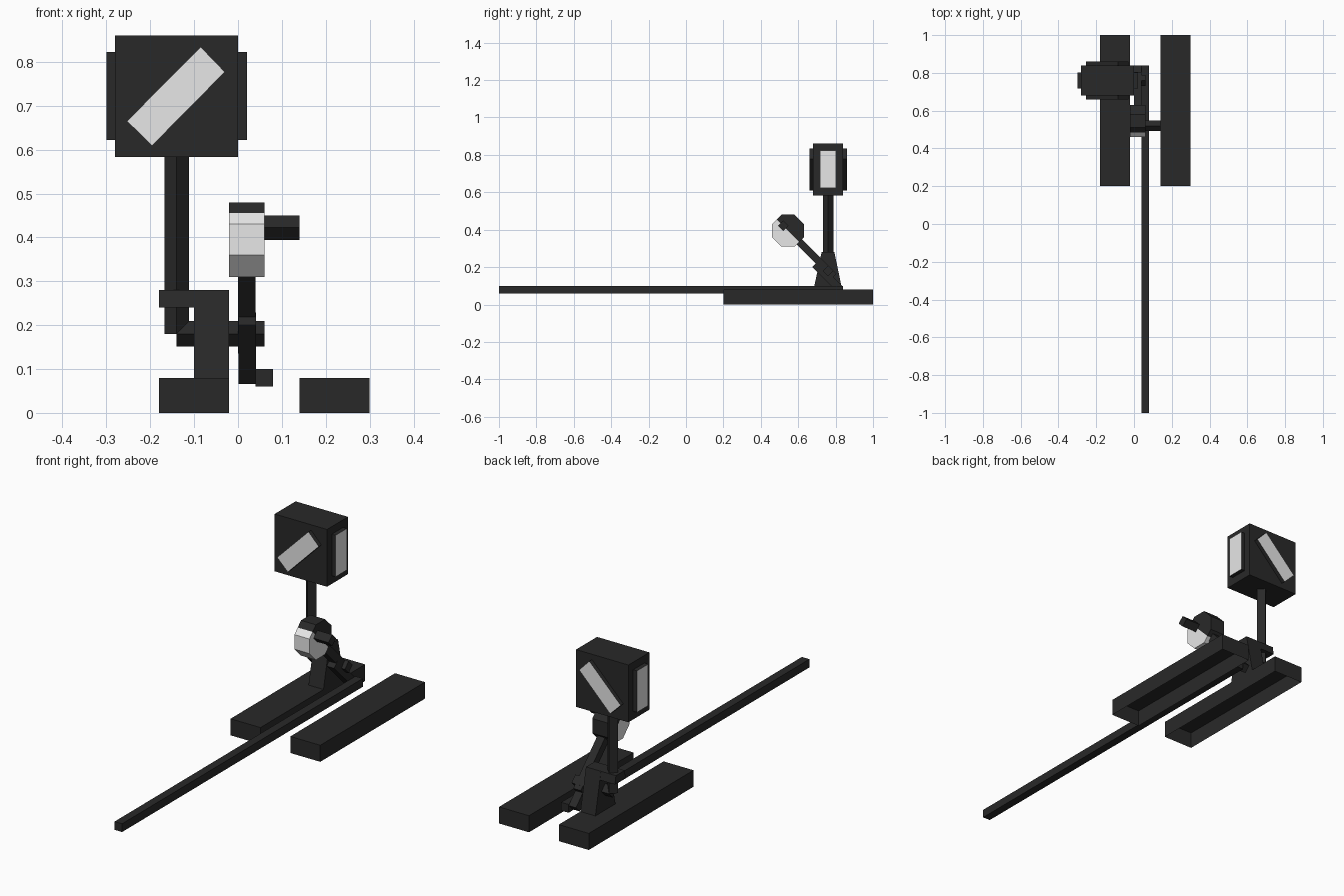
import bpy, bmesh, math
from mathutils import Vector

if "Cube" in bpy.data.objects:
    bpy.data.objects.remove(bpy.data.objects["Cube"])


def material(name, v):
    m = bpy.data.materials.new(name)
    m.diffuse_color = (v, v, v, 1)
    m.use_nodes = True
    m.node_tree.nodes["Principled BSDF"].inputs["Base Color"].default_value = m.diffuse_color
    return m


BLACK = material("matt black", 0.022)
WHITE = material("signal white", 0.8)
CY = 0.76  # y of the lantern axis


def finish(name, bm, white_rule=None):
    bmesh.ops.recalc_face_normals(bm, faces=bm.faces)
    bm.normal_update()
    if white_rule:
        for f in bm.faces:
            f.material_index = int(white_rule(f))
    me = bpy.data.meshes.new(name)
    bm.to_mesh(me)
    bm.free()
    me.materials.append(BLACK)
    me.materials.append(WHITE)
    ob = bpy.data.objects.new(name, me)
    bpy.context.collection.objects.link(ob)
    return ob


def prism(name, pts, axis, lo, hi, white_rule=None, open_bottom=False):
    """Extrude a 2D profile along an axis (0=x: pts are y,z; 1=y: x,z; 2=z: x,y)."""
    bm = bmesh.new()

    def ring(t):
        out = []
        for p in pts:
            c = list(p)
            c.insert(axis, t)
            out.append(bm.verts.new(c))
        return out
    a, b = ring(lo), ring(hi)
    bm.faces.new(a)
    bm.faces.new(b)
    n = len(pts)
    for i in range(n):
        j = (i + 1) % n
        bm.faces.new((a[i], a[j], b[j], b[i]))
    bmesh.ops.recalc_face_normals(bm, faces=bm.faces)
    if open_bottom:
        bm.normal_update()
        low = [f for f in bm.faces if f.normal.z < -0.9]
        bmesh.ops.delete(bm, geom=low, context='FACES')
    return finish(name, bm, white_rule)


def rect(u0, u1, v0, v1):
    return [(u0, v0), (u1, v0), (u1, v1), (u0, v1)]


def ngon(cu, cv, r, n, turn=0.0):
    return [(cu + r * math.cos(turn + math.tau * i / n),
             cv + r * math.sin(turn + math.tau * i / n)) for i in range(n)]


def diagonal_bar(p, q, w):
    d = (Vector(q) - Vector(p)).normalized() * w / 2
    s = Vector((-d.y, d.x))
    return [tuple(Vector(p) + s), tuple(Vector(p) - s),
            tuple(Vector(q) - s), tuple(Vector(q) + s)]


# Two sleepers, open underneath
for side, x0 in (("left", -0.18), ("right", 0.14)):
    prism(side + "_sleeper", rect(x0, x0 + 0.16, 0.2, 1.0), 2, 0, 0.08, open_bottom=True)

# Long switch rod
prism("switch_rod", rect(0.04, 0.08, 0.06, 0.10), 1, -1.0, 0.84)

# Bearing stand and the bracket holding the post
prism("bearing_stand", [(0.682, 0.08), (0.835, 0.08), (0.793, 0.28), (0.725, 0.28)],
      0, -0.10, -0.02)
prism("post_bracket", [(0.718, 0.24), (0.80, 0.24), (0.793, 0.28), (0.725, 0.28)],
      0, -0.18, -0.10)

# Square-section lantern post and crank shaft, on edge
prism("lantern_post", ngon(-0.14, CY, 0.028, 4), 2, 0.18, 0.60)
prism("crank_shaft", ngon(CY, 0.18, 0.029, 4), 0, -0.14, 0.06)

# Throw lever and crank arm to the rod
prism("throw_lever", diagonal_bar((0.56, 0.38), (0.79, 0.15), 0.04), 0, 0.0, 0.04)
prism("crank_arm", diagonal_bar((0.69, 0.215), (0.825, 0.08), 0.04), 0, 0.001, 0.041)

# Octagonal counterweight, split into black and white halves
weight = prism("counterweight", ngon(0.545, 0.395, 0.092, 8, math.pi / 8), 0, -0.02, 0.06)
bm = bmesh.new()
bm.from_mesh(weight.data)
centre = Vector((0, 0.545, 0.395))
bmesh.ops.bisect_plane(bm, geom=bm.verts[:] + bm.edges[:] + bm.faces[:],
                       plane_co=centre, plane_no=(0, -1, -1))
for f in bm.faces:
    d = f.calc_center_median() - centre
    f.material_index = int(d.y + d.z < 0)
bm.to_mesh(weight.data)
bm.free()

# Handle on the weight
prism("lever_handle", ngon(0.52, 0.422, 0.028, 4), 0, 0.06, 0.14)

# Lantern box with white-faced windows on all four sides
prism("lantern_box", rect(-0.28, 0.0, 0.583, 0.86), 1, CY - 0.08, CY + 0.08)
prism("diagonal_window", [(-0.253, 0.665), (-0.196, 0.609), (-0.03, 0.777), (-0.085, 0.834)],
      1, CY - 0.10, CY + 0.10, lambda f: abs(f.normal.y) > 0.9)
prism("side_window", rect(CY - 0.043, CY + 0.043, 0.622, 0.823), 0, -0.30, 0.02,
      lambda f: abs(f.normal.x) > 0.9)
